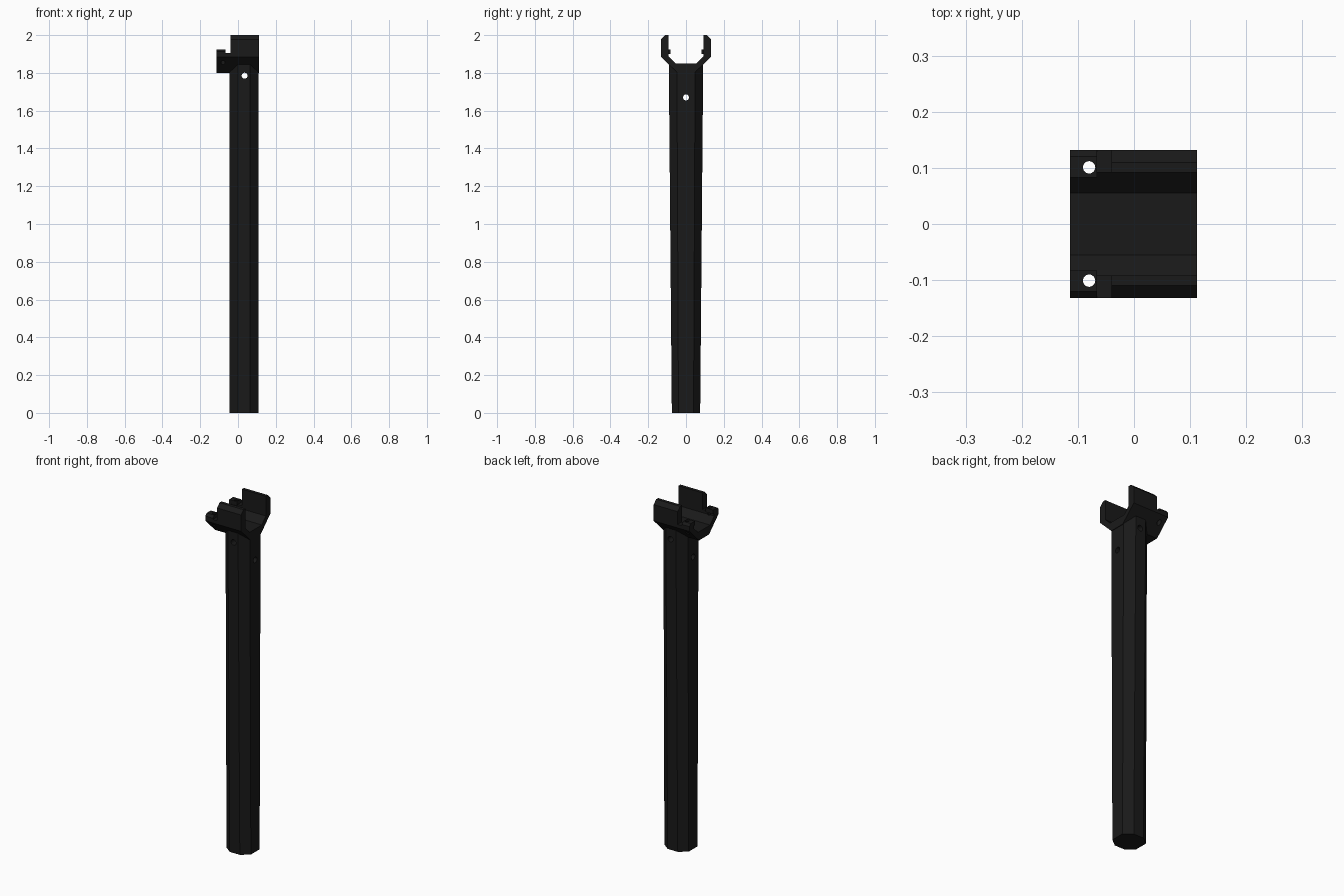
import bpy, bmesh
from math import pi
from mathutils import Matrix

if "Cube" in bpy.data.objects:
    bpy.data.objects.remove(bpy.data.objects["Cube"])

black = bpy.data.materials.new("black")
black.diffuse_color = (0.01, 0.01, 0.01, 1)
black.use_nodes = True
black.node_tree.nodes["Principled BSDF"].inputs["Base Color"].default_value = black.diffuse_color


def make(name, bm):
    bmesh.ops.recalc_face_normals(bm, faces=bm.faces)
    me = bpy.data.meshes.new(name)
    bm.to_mesh(me)
    bm.free()
    ob = bpy.data.objects.new(name, me)
    bpy.context.collection.objects.link(ob)
    me.materials.append(black)
    return ob


def loft(name, rings):
    """Closed solid through two rings of equal point count."""
    bm = bmesh.new()
    a, b = [[bm.verts.new(p) for p in r] for r in rings]
    n = len(a)
    for i in range(n):
        j = (i + 1) % n
        bm.faces.new((a[i], a[j], b[j], b[i]))
    bm.faces.new(a)
    bm.faces.new(b)
    return make(name, bm)


def extrude_x(name, profile, x0, x1):
    return loft(name, [[(x, y, z) for y, z in profile] for x in (x0, x1)])


def drill(loc, radius, length, axis):
    bm = bmesh.new()
    rot = Matrix.Identity(4) if axis == 'Z' else Matrix.Rotation(pi / 2, 4, 'Y' if axis == 'X' else 'X')
    bmesh.ops.create_cone(bm, cap_ends=True, segments=24, radius1=radius, radius2=radius,
                          depth=length, matrix=Matrix.Translation(loc) @ rot)
    return make("drill", bm)


def combine(target, other, op):
    """Apply a boolean and discard the helper."""
    m = target.modifiers.new(op, 'BOOLEAN')
    m.object, m.operation, m.solver = other, op, 'EXACT'
    bpy.context.view_layer.objects.active = target
    bpy.ops.object.modifier_apply(modifier=m.name)
    bpy.data.objects.remove(other)


# tapered octagonal post
def octagon(z, w):
    x0, x1, c, f = -0.045, 0.109, 0.045, w * 0.53
    half = [(x1, f), (x1 - c, w), (x0 + c, w), (x0, f)]
    return [(x, y, z) for x, y in half] + [(x, -y, z) for x, y in reversed(half)]


post = loft("post", [octagon(0, 0.075), octagon(1.845, 0.091)])

# forked cradle with flared underside and chamfered tips
half = [(0.045, 1.8), (0.132, 1.885), (0.132, 1.978), (0.11, 2.0),
        (0.092, 2.0), (0.092, 1.887), (0.055, 1.85)]
cradle = extrude_x("cradle", half + [(-y, z) for y, z in reversed(half)], -0.114, 0.112)

# lowered rear end
box = [(-0.3, 1.905), (0.3, 1.905), (0.3, 2.2), (-0.3, 2.2)]
combine(cradle, extrude_x("cutter", box, -0.3, -0.04), 'DIFFERENCE')

# lugs on the lowered end
for s in (-1, 1):
    lug = [(0.083, 1.901), (0.1319, 1.901), (0.1319, 1.912), (0.12, 1.925), (0.083, 1.925)]
    combine(cradle, extrude_x("lug", [(s * y, z) for y, z in lug], -0.1139, -0.066), 'UNION')

# vertical bolt holes through the lugs
for s in (-1, 1):
    combine(cradle, drill((-0.08, s * 0.101, 1.87), 0.011, 0.4, 'Z'), 'DIFFERENCE')

# join into one handle and drill the cross holes
combine(post, cradle, 'UNION')
combine(post, drill((0.035, 0, 1.785), 0.016, 0.5, 'Y'), 'DIFFERENCE')
combine(post, drill((0.03, 0, 1.67), 0.016, 0.5, 'X'), 'DIFFERENCE')
post.name = "forked_post"
